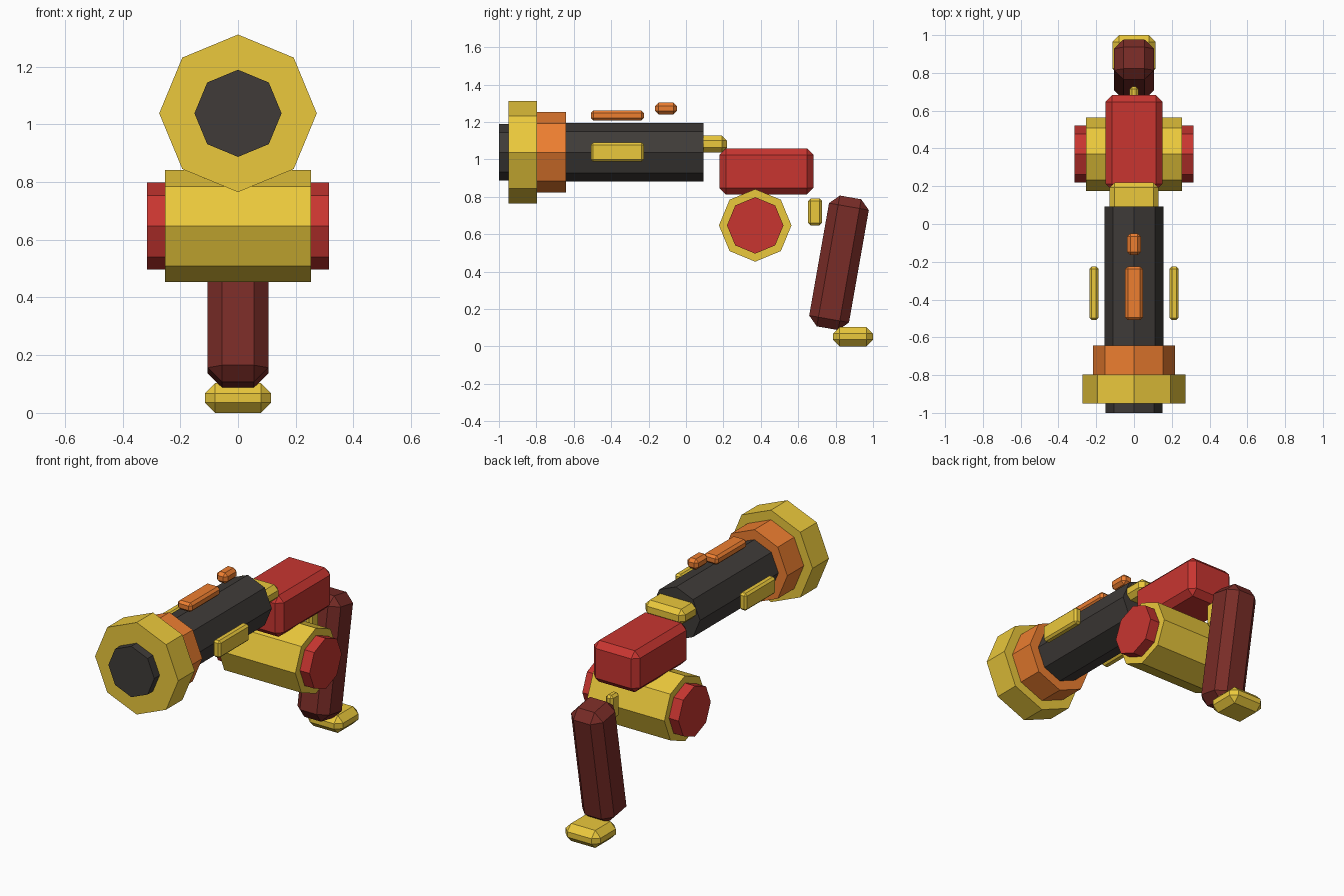
import bpy, bmesh
from math import radians
from mathutils import Matrix

if "Cube" in bpy.data.objects:
    bpy.data.objects.remove(bpy.data.objects["Cube"])


def material(name, rgb):
    m = bpy.data.materials.new(name)
    m.diffuse_color = (*rgb, 1)
    m.use_nodes = True
    m.node_tree.nodes["Principled BSDF"].inputs["Base Color"].default_value = m.diffuse_color
    return m


YELLOW = material("yellow", (0.83, 0.58, 0.045))
ORANGE = material("orange", (0.85, 0.21, 0.03))
RED = material("red", (0.58, 0.036, 0.03))
MAROON = material("maroon", (0.19, 0.025, 0.02))
DARK = material("dark", (0.05, 0.044, 0.04))


def finish(name, bm, mat):
    bmesh.ops.recalc_face_normals(bm, faces=bm.faces)
    me = bpy.data.meshes.new(name)
    bm.to_mesh(me)
    bm.free()
    me.materials.append(mat)
    ob = bpy.data.objects.new(name, me)
    bpy.context.collection.objects.link(ob)
    return ob


def block(name, center, size, bevel, mat, tilt=0):
    """Chamfered box, optionally tilted about x."""
    bm = bmesh.new()
    bmesh.ops.create_cube(bm, size=1, matrix=Matrix.Diagonal((*size, 1)))
    bmesh.ops.bevel(bm, geom=bm.edges[:], offset=bevel, segments=1,
                    profile=0.5, affect='EDGES')
    ob = finish(name, bm, mat)
    ob.location = center
    ob.rotation_euler.x = radians(tilt)
    return ob


def octagon(name, axis, center, radius, length, mat):
    """Eight-sided drum along x or y, with a corner pointing up."""
    bm = bmesh.new()
    bmesh.ops.create_cone(bm, cap_ends=True, segments=8, radius1=radius,
                          radius2=radius, depth=length)
    turn = Matrix.Rotation(radians(90), 4, 'Y' if axis == 'x' else 'X')
    bmesh.ops.transform(bm, matrix=turn, verts=bm.verts)
    ob = finish(name, bm, mat)
    ob.location = center
    return ob


def barrel_part(name, y0, y1, radius, mat):
    octagon(name, 'y', (0, (y0 + y1) / 2, 1.038), radius, y1 - y0, mat)


# Barrel and muzzle rings
barrel_part("barrel", -0.72, 0.093, 0.157, DARK)
barrel_part("muzzle_core", -1.0, -0.7, 0.151, DARK)
barrel_part("muzzle_ring", -0.95, -0.796, 0.273, YELLOW)
barrel_part("muzzle_collar", -0.796, -0.642, 0.216, ORANGE)

# Rails and sight
for side, x in (("left", -0.212), ("right", 0.212)):
    block(side + "_rail", (x, -0.367, 1.039), (0.048, 0.284, 0.102), 0.012, YELLOW)
block("top_rail", (0, -0.367, 1.235), (0.094, 0.284, 0.054), 0.014, ORANGE)
block("sight", (0, -0.107, 1.272), (0.072, 0.116, 0.064), 0.018, ORANGE)

# Body
block("connector", (0, 0.11, 1.082), (0.26, 0.218, 0.092), 0.027, YELLOW)
block("body", (0, 0.43, 0.936), (0.304, 0.504, 0.246), 0.035, RED)

# Cross drum with end caps
octagon("drum", 'x', (0, 0.37, 0.647), 0.194, 0.506, YELLOW)
for side, x in (("left", -0.274), ("right", 0.274)):
    octagon(side + "_drum_cap", 'x', (x, 0.37, 0.647), 0.151, 0.084, RED)

# Trigger, grip and base pad
block("trigger", (0, 0.69, 0.719), (0.048, 0.076, 0.144), 0.014, YELLOW)
block("grip", (0, 0.818, 0.447), (0.21, 0.216, 0.71), 0.05, MAROON, tilt=-10)
block("base_pad", (0, 0.893, 0.052), (0.23, 0.214, 0.104), 0.036, YELLOW)
